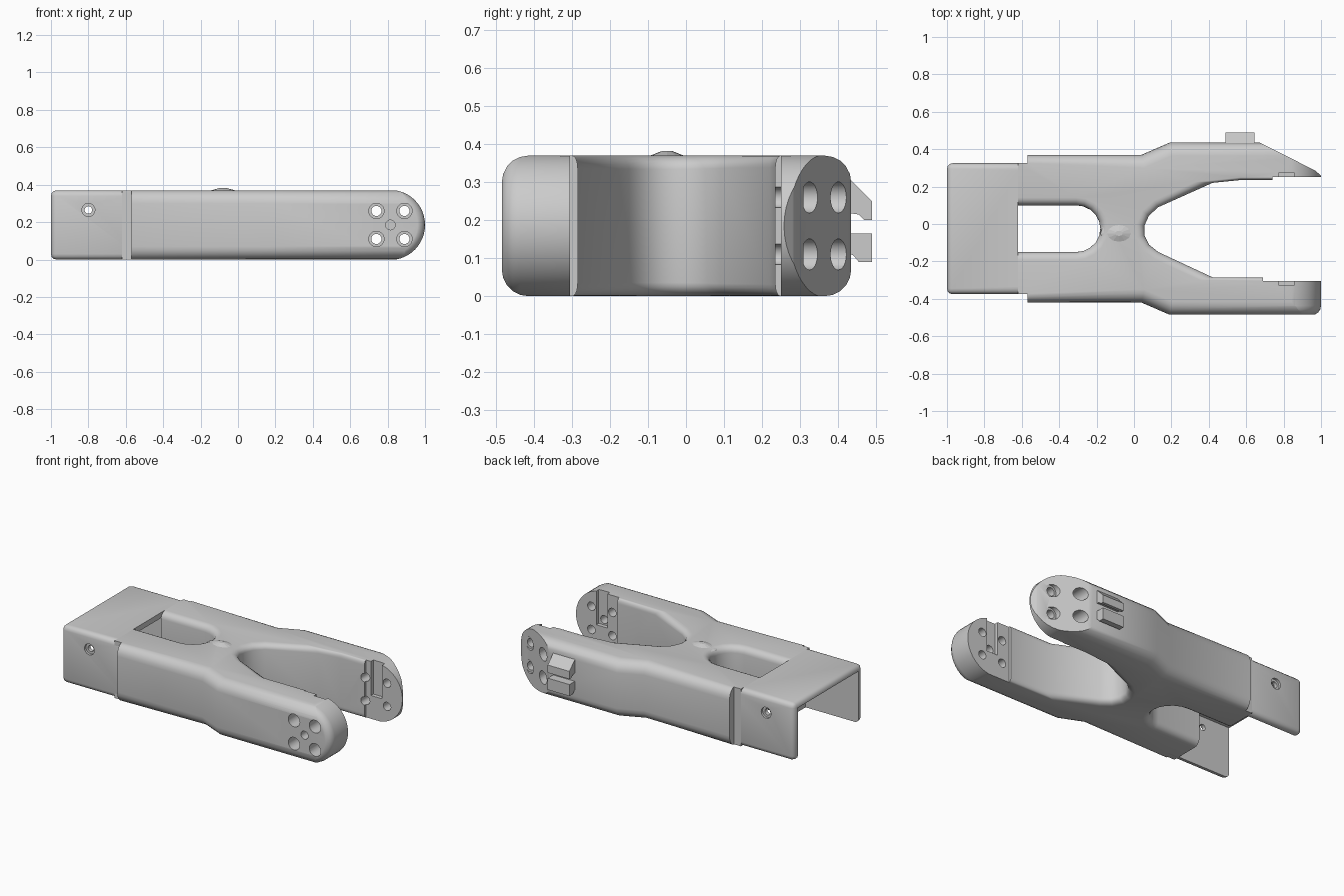
import bpy, bmesh, math

if "Cube" in bpy.data.objects:
    bpy.data.objects.remove(bpy.data.objects["Cube"])

H = 0.37          # overall thickness
PIV = 0.815       # centre of the rounded arm tips
MID = H / 2


def prism(name, pts, a, b, axis):
    """Extrude a 2D outline between a and b along an axis."""
    put = {'z': lambda u, v, w: (u, v, w),
           'y': lambda u, v, w: (u, w, v),
           'x': lambda u, v, w: (w, u, v)}[axis]
    bm = bmesh.new()
    lo = [bm.verts.new(put(u, v, a)) for u, v in pts]
    hi = [bm.verts.new(put(u, v, b)) for u, v in pts]
    n = len(pts)
    bm.faces.new(lo)
    bm.faces.new(hi)
    for i in range(n):
        j = (i + 1) % n
        bm.faces.new((lo[i], lo[j], hi[j], hi[i]))
    bmesh.ops.recalc_face_normals(bm, faces=bm.faces)
    me = bpy.data.meshes.new(name)
    bm.to_mesh(me)
    bm.free()
    ob = bpy.data.objects.new(name, me)
    bpy.context.collection.objects.link(ob)
    return ob


def box(name, x0, x1, y0, y1, z0, z1):
    return prism(name, [(x0, y0), (x1, y0), (x1, y1), (x0, y1)], z0, z1, 'z')


def arc(cx, cy, rx, ry, a0, a1, n):
    return [(cx + rx * math.cos(math.radians(a0 + (a1 - a0) * i / n)),
             cy + ry * math.sin(math.radians(a0 + (a1 - a0) * i / n))) for i in range(n + 1)]


def peg(x, z, r, y0, y1):
    return prism("cutter", arc(x, z, r, r, 0, 345, 23), y0, y1, 'y')


def apply(ob, mod):
    bpy.ops.object.select_all(action='DESELECT')
    bpy.context.view_layer.objects.active = ob
    ob.select_set(True)
    bpy.ops.object.modifier_apply(modifier=mod.name)


def boolean(ob, other, op='DIFFERENCE'):
    m = ob.modifiers.new("bool", 'BOOLEAN')
    m.operation, m.solver, m.object = op, 'EXACT', other
    apply(ob, m)
    bpy.data.objects.remove(other)


def bevel(ob, width, segments, method):
    m = ob.modifiers.new("bevel", 'BEVEL')
    m.width, m.segments, m.limit_method = width, segments, method
    m.use_clamp_overlap = False
    apply(ob, m)


def smooth(ob):
    bpy.ops.object.select_all(action='DESELECT')
    bpy.context.view_layer.objects.active = ob
    ob.select_set(True)
    bpy.ops.object.shade_smooth_by_angle(angle=math.radians(32))


# Forked body: X-shaped outline with rear window and front gap
outline = [(-0.57, 0.37), (0.04, 0.37), (0.19, 0.435), (1.05, 0.435), (1.05, 0.235), (0.57, 0.235), (0.42, 0.22),
           (0.13, 0.09), (0.08, 0.045), (0.055, -0.01), (0.055, -0.06), (0.08, -0.11), (0.13, -0.15),
           (0.42, -0.285), (1.05, -0.285), (1.05, -0.485), (0.19, -0.485), (0.04, -0.42), (-0.57, -0.42),
           (-0.57, -0.375), (-0.62, -0.375), (-0.62, -0.15)]
outline += arc(-0.31, -0.025, 0.13, 0.125, -90, 90, 10)
outline += [(-0.62, 0.10), (-0.62, 0.325), (-0.57, 0.325)]
body = prism("forked_body", outline, 0, H, 'z')

# Large rounding on the outer edges, smaller on the inner ones
weights = body.data.attributes.new("bevel_weight_edge", 'FLOAT', 'EDGE')
for e in body.data.edges:
    p, q = (body.data.vertices[i].co for i in e.vertices)
    m = (p + q) / 2
    if abs(p.z - q.z) > 0.01 or m.x > 1 or m.x < -0.55:
        continue
    weights.data[e.index].value = 1.0 if abs(m.y + 0.025) > 0.34 else (0.2 if m.x > 0.45 else 0.6)
bevel(body, 0.07, 5, 'WEIGHT')

# Round arm tips, with softened outer rim
tip = [(-0.8, H + 0.002)] + [(-0.8, -0.002)] + arc(PIV, MID, 0.185, MID + 0.002, -90, 90, 24)
tip_form = prism("cutter", tip, -0.487, 0.437, 'y')
bevel(tip_form, 0.05, 4, 'ANGLE')
boolean(body, tip_form, 'INTERSECT')

# Tapered outside of the left arm
boolean(body, prism("cutter", [(0.66, 0.442), (0.97, 0.285), (1.02, 0.24), (1.1, 0.24), (1.1, 0.5), (0.66, 0.5)],
                    -0.1, 0.5, 'z'))

# Recessed pads and vertical slots on the inside faces
boolean(body, box("cutter", 0.74, 1.1, 0.15, 0.25, -0.1, 0.5))
boolean(body, box("cutter", 0.69, 1.1, -0.305, -0.2, -0.1, 0.5))
boolean(body, box("cutter", 0.775, 0.855, 0.2, 0.275, 0.15, 0.5))
boolean(body, box("cutter", 0.775, 0.855, -0.33, -0.25, 0.15, 0.5))

# Screw holes: narrow through hole, wider counterbore outside
for dx in (-0.075, 0.075):
    for dz in (-0.075, 0.075):
        x, z = PIV + dx, MID + dz
        boolean(body, peg(x, z, 0.027, -0.6, 0.6))
        boolean(body, peg(x, z, 0.041, -0.6, -0.39))
        boolean(body, peg(x, z, 0.041, 0.31, 0.6))
boolean(body, peg(PIV, MID, 0.026, -0.6, -0.2))
smooth(body)

# Rear bracket: channel open below and behind
bracket = box("rear_bracket", -1.0, -0.52, -0.375, 0.325, 0, H)
bevel(bracket, 0.03, 3, 'ANGLE')
boolean(bracket, box("cutter", -1.1, -0.4, -0.335, 0.285, -0.1, 0.335))
boolean(bracket, box("cutter", -0.62, -0.4, -0.335, 0.285, 0.2, 0.5))
boolean(bracket, peg(-0.8, 0.265, 0.02, -0.6, 0.6))
for y0, y1 in ((-0.5, -0.36), (0.31, 0.5)):
    boolean(bracket, peg(-0.8, 0.265, 0.035, y0, y1))
smooth(bracket)

# Pair of clip rails on the left arm
prism("upper_clip", [(0.42, 0.315), (0.43, 0.31), (0.49, 0.25), (0.49, 0.2), (0.47, 0.2), (0.455, 0.215),
                     (0.42, 0.22)], 0.49, 0.645, 'x')
prism("lower_clip", [(0.42, 0.165), (0.49, 0.165), (0.49, 0.09), (0.455, 0.09), (0.44, 0.108),
                     (0.42, 0.115)], 0.49, 0.645, 'x')

# Slight raised bump on the central web
bump = prism("web_bump", arc(-0.08, -0.05, 0.1, 0.07, 0, 330, 11), 0.36, 0.382, 'z')
for v in bump.data.vertices:
    if v.co.z > 0.37:
        v.co.x = -0.08 + (v.co.x + 0.08) * 0.2
        v.co.y = -0.05 + (v.co.y + 0.05) * 0.2
